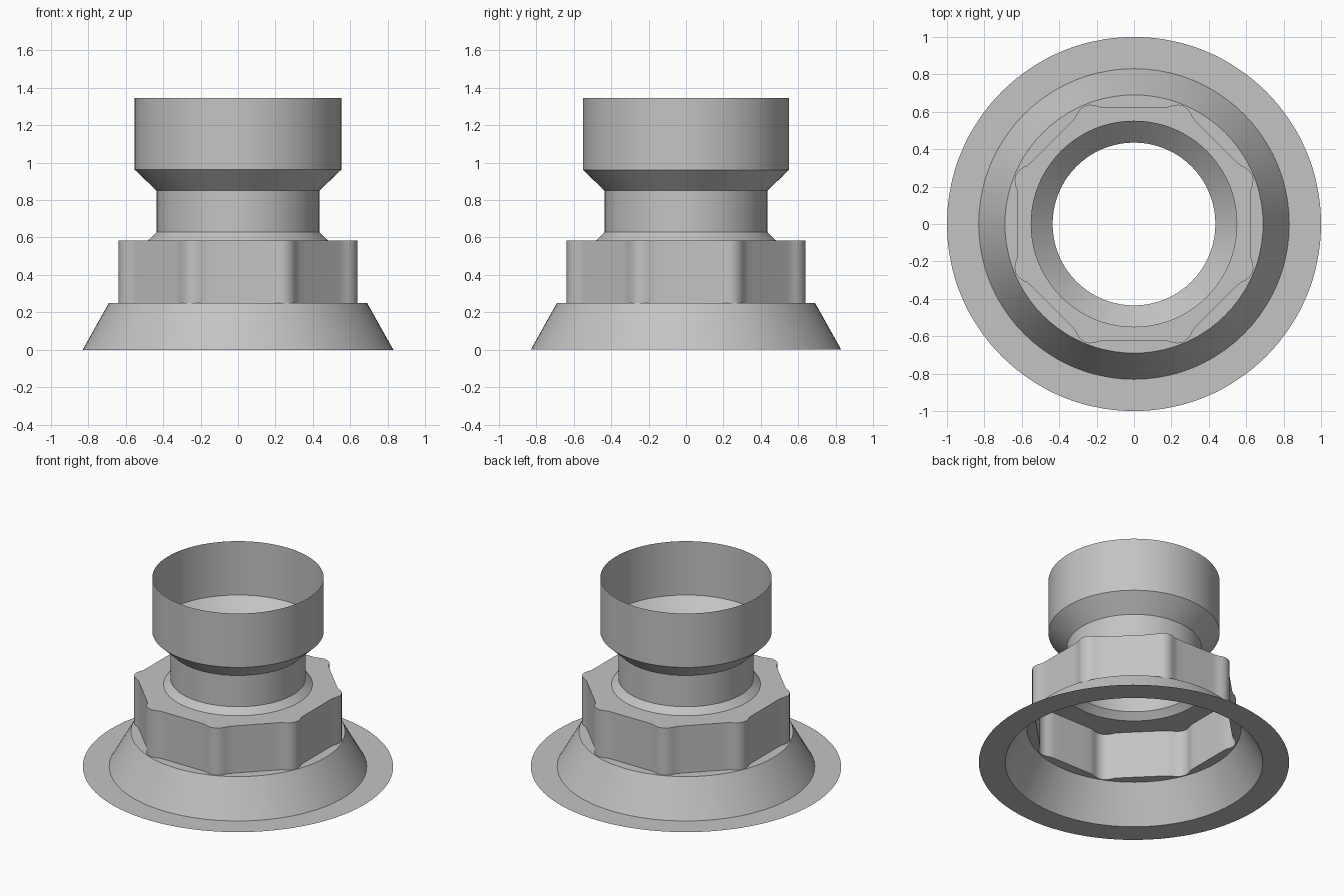
import bpy, bmesh
from math import radians, degrees, sin, cos

if "Cube" in bpy.data.objects:
    bpy.data.objects.remove(bpy.data.objects["Cube"], do_unlink=True)

# single grey metal
GREY = (0.55, 0.55, 0.55, 1)
metal = bpy.data.materials.new("grey metal")
metal.use_nodes = True
metal.diffuse_color = GREY
metal.node_tree.nodes["Principled BSDF"].inputs["Base Color"].default_value = GREY

# half of one rounded nut lobe: angle from the corner -> radius
LOBE = [(0, 0.684), (2.3, 0.680), (4.6, 0.666), (6.4, 0.650), (9, 0.640)]
# flat side between two lobes, as an octagon edge
FLAT = [(a, 0.622 / cos(radians(22.5 - a))) for a in (13.5, 18)]
half = LOBE + FLAT
sector = [(-a, r) for a, r in reversed(half[1:])] + half + [(22.5, 0.622)]
outline = [(radians(22.5 + 45 * k + a), r) for k in range(8) for a, r in sector]


def ring(bm, radius, z):
    """Circle of the given radius, or the nut outline when radius is None."""
    return [bm.verts.new(((radius or r) * cos(a), (radius or r) * sin(a), z))
            for a, r in outline]


def shell(name, profile):
    """Open thin surface through a stack of rings, running outside upward."""
    bm = bmesh.new()
    rings = [ring(bm, r, z) for r, z in profile]
    n = len(outline)
    for low, high in zip(rings, rings[1:]):
        for i in range(n):
            j = (i + 1) % n
            bm.faces.new((low[i], low[j], high[j], high[i]))
    mesh = bpy.data.meshes.new(name)
    bm.to_mesh(mesh)
    bm.free()
    mesh.materials.append(metal)
    obj = bpy.data.objects.new(name, mesh)
    bpy.context.collection.objects.link(obj)
    bpy.ops.object.select_all(action="DESELECT")
    obj.select_set(True)
    bpy.context.view_layer.objects.active = obj
    bpy.ops.object.shade_smooth_by_angle(angle=radians(28))
    return obj


# flat flange, sloping skirt and ledge under the nut
shell("base_skirt", [(1.0, 0), (0.83, 0), (0.69, 0.25), (None, 0.25)])

# lobed octagonal nut with its top face
shell("nut", [(None, 0.25), (None, 0.585), (0.48, 0.585)])

# collar, neck, flare and open cup
shell("neck_and_cup", [(0.48, 0.585), (0.435, 0.628), (0.435, 0.85),
                       (0.552, 0.962), (0.552, 1.345)])
